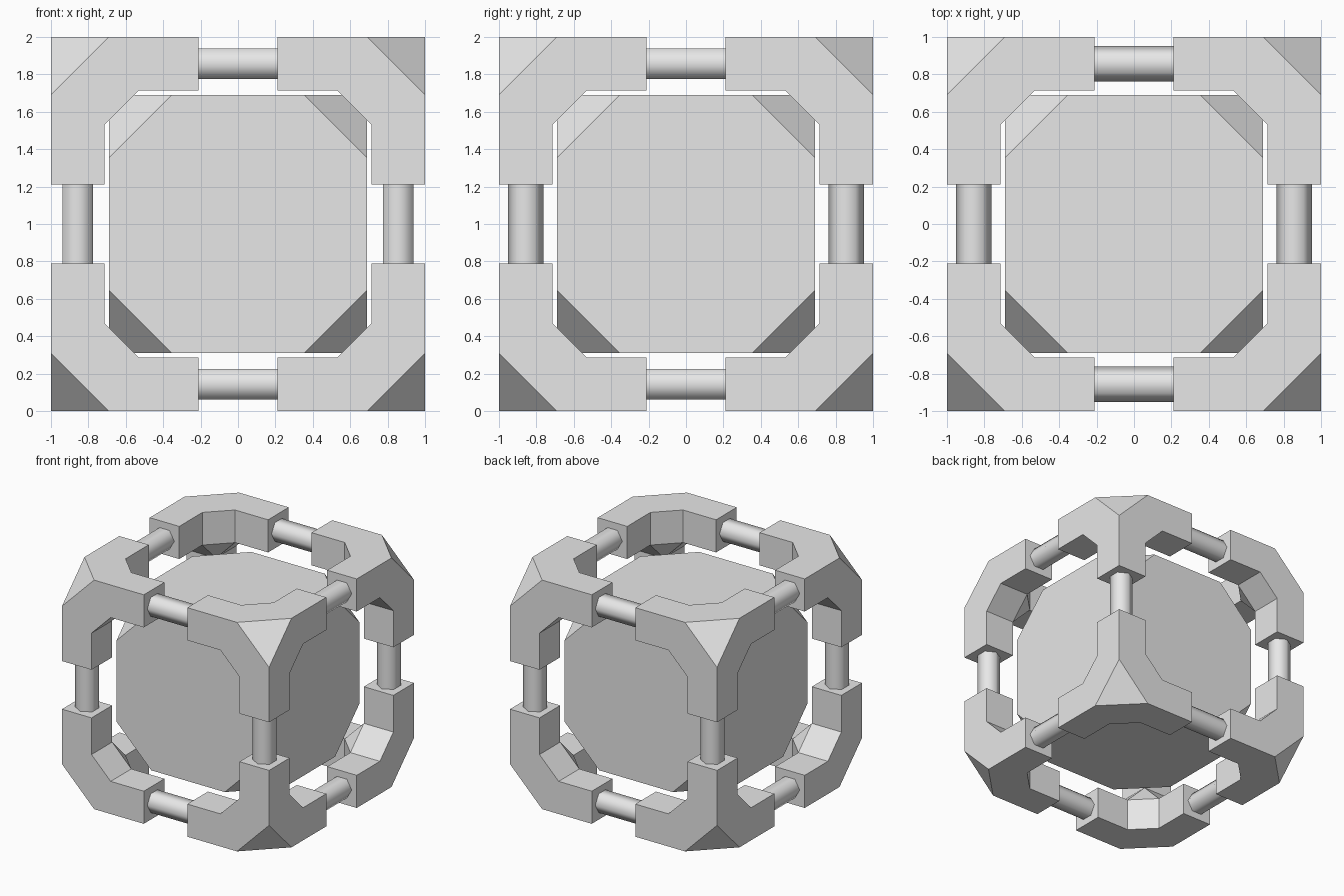
import bpy, bmesh
from math import pi
from itertools import product
from mathutils import Vector, Matrix

cube = bpy.data.objects.get("Cube")
if cube:
    bpy.data.objects.remove(cube)

GREY = (0.8, 0.8, 0.8, 1)
grey = bpy.data.materials.new("plain grey")
grey.use_nodes = True
grey.diffuse_color = GREY
grey.node_tree.nodes["Principled BSDF"].inputs["Base Color"].default_value = GREY

CENTRE = Vector((0, 0, 1))
SIGNS = list(product((-1, 1), repeat=3))
OUT, IN = 1.0, 0.715       # outer and inner side of the frame
FILLET, END, CUT = 0.53, 0.21, 0.69


def add_object(name, bm):
    bmesh.ops.recalc_face_normals(bm, faces=bm.faces)
    mesh = bpy.data.meshes.new(name)
    bm.to_mesh(mesh)
    bm.free()
    mesh.materials.append(grey)
    obj = bpy.data.objects.new(name, mesh)
    obj.location = CENTRE
    bpy.context.collection.objects.link(obj)
    return obj


def side_name(signs):
    words = (("right", "left"), ("front", "back"), ("bottom", "top"))
    return "_".join(w[s > 0] for w, s in zip(words, signs) if s)


# Core block: a cube with its eight corners cut off
bm = bmesh.new()
for signs in SIGNS:
    for axis in range(3):
        p = [s * 0.69 for s in signs]
        p[axis] = signs[axis] * 0.355
        bm.verts.new(p)
bmesh.ops.convex_hull(bm, input=bm.verts)
bmesh.ops.dissolve_limit(bm, angle_limit=0.02, verts=bm.verts, edges=bm.edges)
add_object("core_block", bm)

# Frame corners: three-armed brackets; one third is described, then turned
third = [
    # outer L face
    [(CUT, OUT, OUT), (END, OUT, OUT), (END, IN, OUT), (FILLET, IN, OUT),
     (IN, FILLET, OUT), (IN, END, OUT), (OUT, END, OUT), (OUT, CUT, OUT)],
    # slanted inner face
    [(FILLET, IN, OUT), (IN, FILLET, OUT), (IN, FILLET, IN), (FILLET, IN, IN)],
    # arm walls
    [(END, IN, OUT), (FILLET, IN, OUT), (FILLET, IN, IN), (END, IN, IN)],
    [(IN, END, OUT), (IN, FILLET, OUT), (IN, FILLET, IN), (IN, END, IN)],
    # arm end
    [(END, IN, IN), (END, OUT, IN), (END, OUT, OUT), (END, IN, OUT)],
]
corner_faces = [[p[r:] + p[:r] for p in face] for face in third for r in range(3)]
for tip in ((CUT, OUT, OUT), (FILLET, IN, IN)):
    corner_faces.append([tip[r:] + tip[:r] for r in range(3)])

for signs in SIGNS:
    bm = bmesh.new()
    for face in corner_faces:
        bm.faces.new([bm.verts.new([a * s for a, s in zip(p, signs)]) for p in face])
    bmesh.ops.remove_doubles(bm, verts=bm.verts, dist=0.0001)
    add_object("frame_corner_" + side_name(signs), bm)

# Connecting rods: smooth six-sided bars between the corners
TURN = (Matrix.Rotation(pi / 2, 4, 'Y') @ Matrix.Rotation(pi / 2, 4, 'Z'),
        Matrix.Rotation(pi / 2, 4, 'X'),
        Matrix.Rotation(pi / 2, 4, 'Z'))
for axis in range(3):
    for pair in product((-1, 1), repeat=2):
        signs = list(pair)
        signs.insert(axis, 0)
        bm = bmesh.new()
        bmesh.ops.create_cone(bm, cap_ends=True, segments=6, radius1=0.095,
                              radius2=0.095, depth=0.5)
        # put a vertex on the local x axis before turning the rod
        first = max(bm.verts, key=lambda v: v.co.x).co
        if abs(first.y) > 0.01:
            bmesh.ops.rotate(bm, verts=bm.verts, matrix=Matrix.Rotation(pi / 6, 3, 'Z'))
        bmesh.ops.transform(bm, verts=bm.verts, matrix=TURN[axis])
        bmesh.ops.translate(bm, verts=bm.verts, vec=Vector(signs) * 0.857)
        for f in bm.faces:
            f.smooth = len(f.verts) == 4
        for e in bm.edges:
            e.smooth = all(f.smooth for f in e.link_faces)
        add_object("rod_" + side_name(signs), bm)
